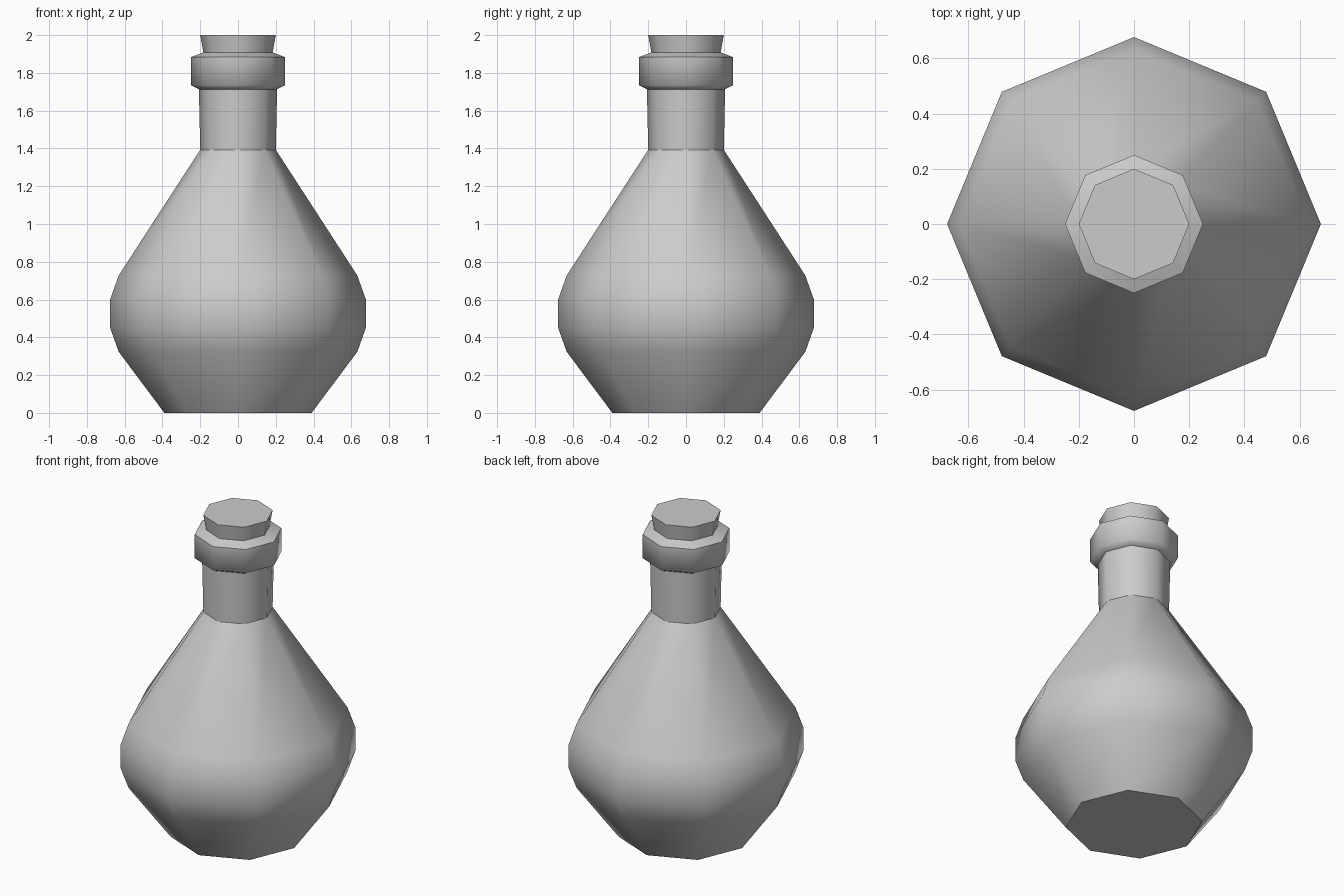
import bpy, bmesh, math

if "Cube" in bpy.data.objects:
    bpy.data.objects.remove(bpy.data.objects["Cube"])

SIDES = 8


def lathe(name, profile, sharp=(), cap_bottom=True, cap_top=True):
    """Spin (radius, z) points into a smooth eight-sided part; 'sharp' lists hard rings."""
    bm = bmesh.new()
    rings = []
    for r, z in profile:
        angles = [2 * math.pi * i / SIDES for i in range(SIDES)]
        rings.append([bm.verts.new((r * math.cos(a), r * math.sin(a), z)) for a in angles])
    for low, high in zip(rings, rings[1:]):
        for i in range(SIDES):
            j = (i + 1) % SIDES
            bm.faces.new((low[i], low[j], high[j], high[i])).smooth = True
    if cap_bottom:
        bm.faces.new(rings[0][::-1])
    if cap_top:
        bm.faces.new(rings[-1])
    for k in sharp:
        for i in range(SIDES):
            bm.edges.get((rings[k][i], rings[k][(i + 1) % SIDES])).smooth = False
    mesh = bpy.data.meshes.new(name)
    bm.to_mesh(mesh)
    bm.free()
    obj = bpy.data.objects.new(name, mesh)
    bpy.context.collection.objects.link(obj)
    return obj


# Bottle: bulb, straight neck and bevelled lip
lathe("bottle", [
    (0.39, 0.0), (0.632, 0.324), (0.677, 0.45), (0.677, 0.60), (0.632, 0.727),
    (0.20, 1.393), (0.207, 1.713),
    (0.25, 1.735), (0.25, 1.883), (0.185, 1.908),
], sharp=(0, 5, 6, 8, 9), cap_top=False)

# Cork: flares slightly toward the top
lathe("cork", [(0.183, 1.905), (0.20, 2.0)], sharp=(0, 1))
